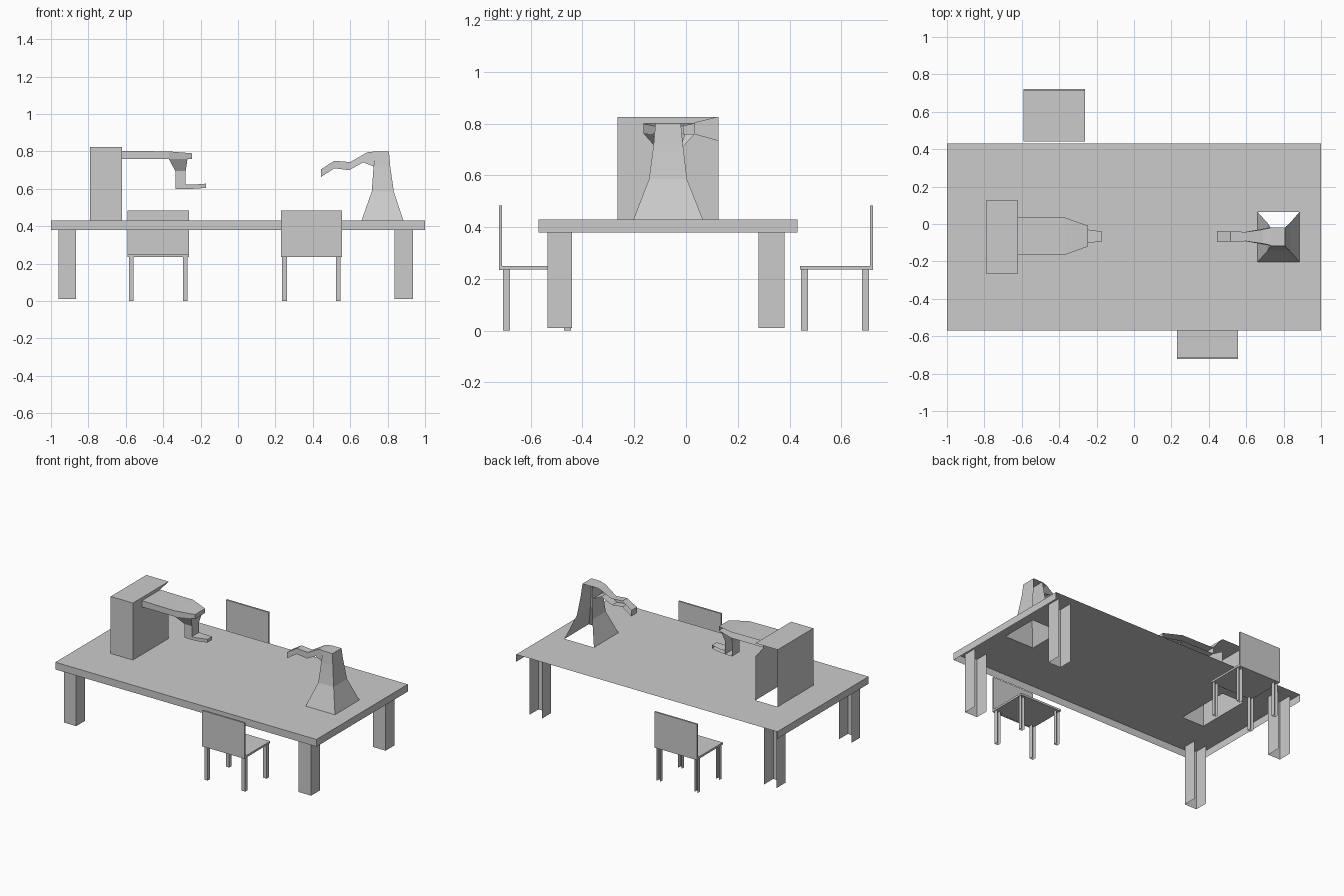
import bpy, bmesh

if "Cube" in bpy.data.objects:
    bpy.data.objects.remove(bpy.data.objects["Cube"])


def build(name, verts, faces, open_back=True, open_bottom=False):
    """Make a closed mesh, then leave its rear and/or underside open."""
    bm = bmesh.new()
    vs = [bm.verts.new(v) for v in verts]
    for f in faces:
        bm.faces.new([vs[i] for i in f])
    bmesh.ops.recalc_face_normals(bm, faces=bm.faces)
    bm.normal_update()
    gone = [f for f in bm.faces if (open_back and f.normal.y > 0.3)
            or (open_bottom and f.normal.z < -0.9)]
    bmesh.ops.delete(bm, geom=gone, context='FACES')
    me = bpy.data.meshes.new(name)
    bm.to_mesh(me)
    bm.free()
    ob = bpy.data.objects.new(name, me)
    bpy.context.collection.objects.link(ob)
    return ob


def loft(name, rings, **kw):
    """Skin a list of rings, each with the same point count, with end caps."""
    n = len(rings[0])
    verts = [p for r in rings for p in r]
    faces = [list(range(n)), list(range(len(verts) - n, len(verts)))]
    for k in range(len(rings) - 1):
        for i in range(n):
            j = (i + 1) % n
            faces.append([k * n + i, k * n + j, (k + 1) * n + j, (k + 1) * n + i])
    return build(name, verts, faces, **kw)


def level(x0, x1, y0, y1, z):
    return [(x0, y0, z), (x1, y0, z), (x1, y1, z), (x0, y1, z)]


def box(name, x0, x1, y0, y1, z0, z1, **kw):
    return loft(name, [level(x0, x1, y0, y1, z0), level(x0, x1, y0, y1, z1)], **kw)


# Table rim, then top sheet with openings under the cabinet and tower
TOP = 0.43
rim = box("table_rim", -1, 1, -0.57, 0.43, 0.38, TOP, open_bottom=True)
bm = bmesh.new()
bm.from_mesh(rim.data)
bmesh.ops.delete(bm, geom=[f for f in bm.faces if f.normal.z > 0.9], context='FACES')
bm.to_mesh(rim.data)
bm.free()

xs = [-1, -0.79, -0.62, 0.66, 0.885, 1]
ys = [-0.57, -0.265, -0.2, 0.065, 0.125, 0.43]
nx, ny = len(xs), len(ys)
cells = []
for j in range(ny - 1):
    for i in range(nx - 1):
        under_cabinet = i == 1 and 1 <= j <= 3
        under_tower = i == 3 and j == 2
        if not (under_cabinet or under_tower):
            a = j * nx + i
            cells.append([a, a + 1, a + nx + 1, a + nx])
build("table_top", [(x, y, TOP) for y in ys for x in xs], cells)

# Table legs
for x0, x1 in ((-0.96, -0.865), (0.838, 0.935)):
    for y0, y1 in ((-0.535, -0.44), (0.28, 0.38)):
        box("table_leg", x0, x1, y0, y1, 0.01, TOP - 0.002, open_bottom=True)


# Chairs, mirrored across the table
def chair(side, x0, x1):
    def part(name, a0, a1, ya, yb, z0, z1, **kw):
        y0, y1 = sorted((side * ya, side * yb))
        box(name, a0, a1, y0, y1, z0, z1, **kw)
    part("chair_seat", x0, x1, 0.44, 0.71, 0.236, 0.25, open_back=False)
    part("chair_back", x0, x1, 0.71, 0.722, 0.235, 0.483, open_back=False)
    for lx in (x0 + 0.006, x1 - 0.032):
        for ly in (0.445, 0.68):
            part("chair_leg", lx, lx + 0.026, ly, ly + 0.026, 0, 0.236, open_bottom=True)


chair(1, -0.59, -0.263)
chair(-1, 0.23, 0.555)

# Cabinet: open behind, with a notch in its right wall beside the arm
cab = box("cabinet", -0.79, -0.62, -0.265, 0.125, TOP, 0.825, open_bottom=True)
bm = bmesh.new()
bm.from_mesh(cab.data)
bmesh.ops.delete(bm, geom=[f for f in bm.faces if f.normal.x > 0.9], context='FACES')
wall = [(-0.265, TOP), (0.125, TOP), (0.125, 0.735), (0.035, 0.76),
        (0.035, 0.803), (0.125, 0.825), (-0.265, 0.825)]
bm.faces.new([bm.verts.new((-0.62, y, z)) for y, z in wall])
bm.to_mesh(cab.data)
bm.free()

# Arm reaching out of the cabinet
loft("cabinet_arm", [[(x, y0, zb), (x, y1, zb), (x, y1, zt), (x, y0, zt)]
                     for x, y0, y1, zb, zt in ((-0.62, -0.165, 0.035, 0.76, 0.803),
                                               (-0.37, -0.165, 0.035, 0.76, 0.80),
                                               (-0.245, -0.12, -0.01, 0.76, 0.79))])

# Drop tube and foot at the end of the arm
flare = [(-0.37, -0.163, 0.76), (-0.27, -0.128, 0.76), (-0.27, -0.002, 0.76), (-0.37, 0.033, 0.76)]
loft("drop_tube", [flare, level(-0.335, -0.28, -0.105, -0.025, 0.695),
                   level(-0.335, -0.28, -0.105, -0.025, 0.60)])
loft("tube_foot", [[(x, -0.066 - w, zb), (x, -0.066 + w, zb), (x, -0.066 + w, zt), (x, -0.066 - w, zt)]
                   for x, w, zb, zt in ((-0.28, 0.04, 0.60, 0.622),
                                        (-0.245, 0.036, 0.60, 0.622),
                                        (-0.17, 0.026, 0.605, 0.628))])

# Flared tower
loft("tower", [level(0.66, 0.885, -0.203, 0.065, TOP),
               level(0.715, 0.833, -0.143, 0.004, 0.585),
               level(0.725, 0.814, -0.125, -0.012, 0.72),
               level(0.733, 0.807, -0.118, -0.02, 0.80)], open_bottom=True)

# Bent neck from the tower: top x/z, bottom x/z, half width
neck = ((0.735, 0.80, 0.725, 0.72, 0.048), (0.69, 0.795, 0.67, 0.742, 0.038),
        (0.60, 0.743, 0.595, 0.70, 0.025), (0.515, 0.75, 0.515, 0.71, 0.027),
        (0.445, 0.705, 0.445, 0.664, 0.03))
CY = -0.067
loft("tower_neck", [[(xt, CY - w, zt), (xt, CY + w, zt), (xb, CY + w, zb), (xb, CY - w, zb)]
                    for xt, zt, xb, zb, w in neck])
